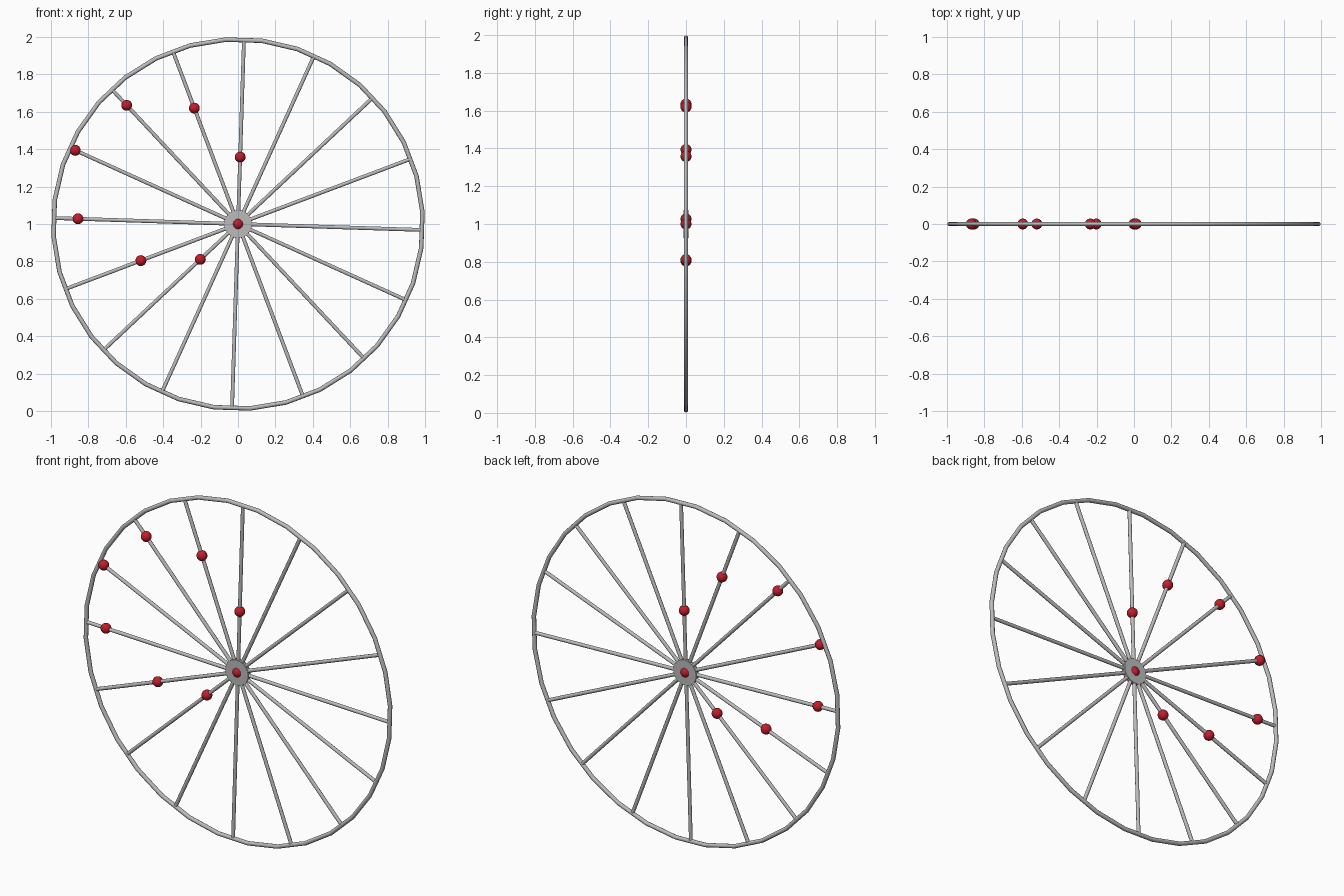
import bpy
from math import pi, radians, cos, sin
from mathutils import Vector

if "Cube" in bpy.data.objects:
    bpy.data.objects.remove(bpy.data.objects["Cube"], do_unlink=True)

SPOKES = 16
TILT = radians(88.15)          # direction of the first spoke
RIM, TUBE = 0.988, 0.012
CENTRE = Vector((0, 0, 1))


def material(name, colour):
    mat = bpy.data.materials.new(name)
    mat.use_nodes = True
    mat.diffuse_color = colour
    mat.node_tree.nodes["Principled BSDF"].inputs["Base Color"].default_value = colour
    return mat


steel = material("steel grey", (0.5, 0.5, 0.5, 1))
red = material("bead red", (0.55, 0.012, 0.025, 1))


def finish(name, mat):
    obj = bpy.context.object
    obj.name = name
    obj.data.materials.append(mat)
    bpy.ops.object.shade_smooth_by_angle(angle=radians(50))
    return obj


def at(angle, radius):
    return CENTRE + Vector((cos(angle), 0, sin(angle))) * radius


def bead(name, place):
    bpy.ops.mesh.primitive_uv_sphere_add(segments=24, ring_count=12, radius=0.029, location=place)
    finish(name, red)


# Rim: straight segments, each spoke meeting the middle of one
bpy.ops.mesh.primitive_torus_add(major_segments=2 * SPOKES, minor_segments=10,
                                 major_radius=RIM, minor_radius=TUBE, location=CENTRE,
                                 rotation=(pi / 2, pi / (2 * SPOKES) - TILT, 0))
finish("rim", steel)

# Hub disc with its centre bead
bpy.ops.mesh.primitive_cylinder_add(vertices=32, radius=0.074, depth=0.024,
                                    location=CENTRE, rotation=(pi / 2, 0, 0))
finish("hub", steel)
bead("hub_bead", CENTRE)

# Spokes
length = RIM * cos(pi / (2 * SPOKES))
for i in range(SPOKES):
    angle = TILT + i * 2 * pi / SPOKES
    bpy.ops.mesh.primitive_cylinder_add(vertices=10, radius=0.0105, depth=length,
                                        location=at(angle, length / 2),
                                        rotation=(0, pi / 2 - angle, 0))
    finish(f"spoke_{i + 1}", steel)

# Beads threaded on successive spokes
for i, radius in enumerate((0.358, 0.662, 0.87, 0.955, 0.856, 0.555, 0.276)):
    bead(f"spoke_bead_{i + 1}", at(TILT + i * 2 * pi / SPOKES, radius))
